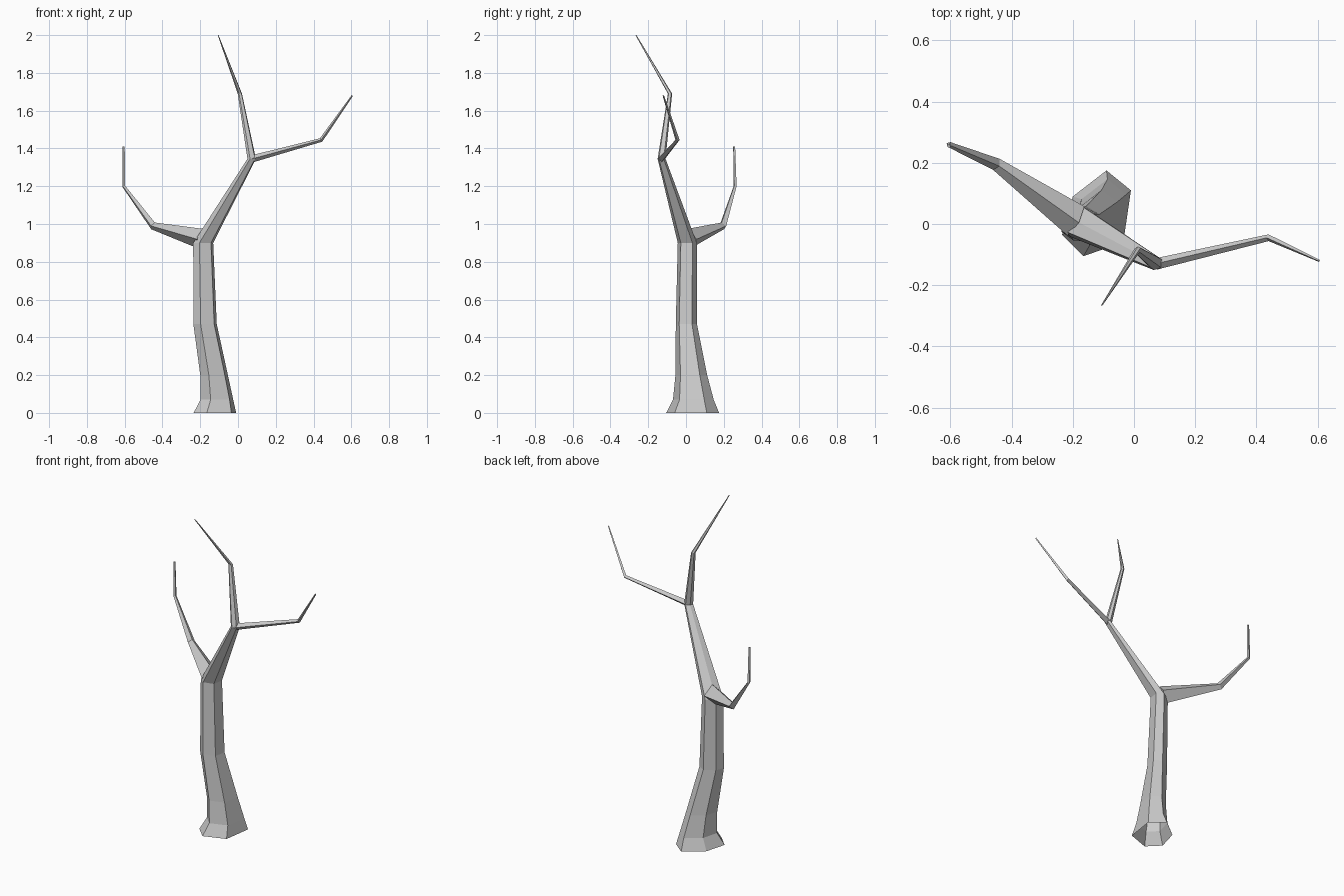
import bpy
import bmesh
from mathutils import Vector

cube = bpy.data.objects.get("Cube")
if cube:
    bpy.data.objects.remove(cube, do_unlink=True)

bark = bpy.data.materials.new("grey_bark")
bark.use_nodes = True
grey = (0.6, 0.6, 0.6, 1.0)
bark.diffuse_color = grey
bark.node_tree.nodes["Principled BSDF"].inputs["Base Color"].default_value = grey


def loft(name, rings, cap_start):
    """Join rings of points into a flat-shaded skin with a closed far end."""
    bm = bmesh.new()
    loops = [[bm.verts.new(point) for point in ring] for ring in rings]
    for low, high in zip(loops, loops[1:]):
        for i in range(len(low)):
            j = (i + 1) % len(low)
            bm.faces.new((low[i], low[j], high[j], high[i]))
    bm.faces.new(loops[-1])
    if cap_start:
        bm.faces.new(reversed(loops[0]))
    bmesh.ops.recalc_face_normals(bm, faces=bm.faces)
    mesh = bpy.data.meshes.new(name)
    bm.to_mesh(mesh)
    bm.free()
    mesh.materials.append(bark)
    bpy.context.collection.objects.link(bpy.data.objects.new(name, mesh))


def branch(name, path):
    """Sweep a tapering diamond section along (point, radius) pairs."""
    points = [Vector(point) for point, radius in path]
    run = points[-1] - points[0]
    side = Vector((-run.y, run.x, 0)).normalized()
    rings = []
    for i, (point, radius) in enumerate(path):
        before = points[max(i - 1, 0)]
        after = points[min(i + 1, len(points) - 1)]
        into = (points[i] - before).normalized()
        out = (after - points[i]).normalized()
        up = (into + out).cross(side).normalized()
        rings.append([points[i] + offset * radius for offset in (side, up, -side, -up)])
    loft(name, rings, True)


# Trunk, leaning limb and top twig: one uneven hexagon, moved and scaled
section = [(-.115, -.065), (-.045, -.135), (.085, -.09),
           (.11, .08), (.03, .145), (-.08, .06)]
# Each level: centre x, centre y, height, x scale, y scale
levels = [
    (-.12, .03, 0, 1, 1),
    (-.11, .035, .07, .77, .77),
    (-.125, .025, .2, .65, .6),
    (-.173, 0, .47, .55, .4),
    (-.183, .005, .9, .47, .36),
    (.073, -.13, 1.345, .2, .15),
    (.01, -.085, 1.69, .1, .08),
    (-.105, -.265, 2, .02, .02),
]
loft("trunk", [[(cx + x * sx, cy + y * sy, z) for x, y in section]
               for cx, cy, z, sx, sy in levels], False)

# Side branches
branch("right_branch", [((-.19, .01, .92), .055), ((-.45, .195, .99), .021),
                        ((-.605, .26, 1.2), .009), ((-.605, .255, 1.41), .006)])
branch("left_branch", [((.075, -.13, 1.345), .019), ((.44, -.045, 1.445), .011),
                       ((.605, -.12, 1.68), .004)])
